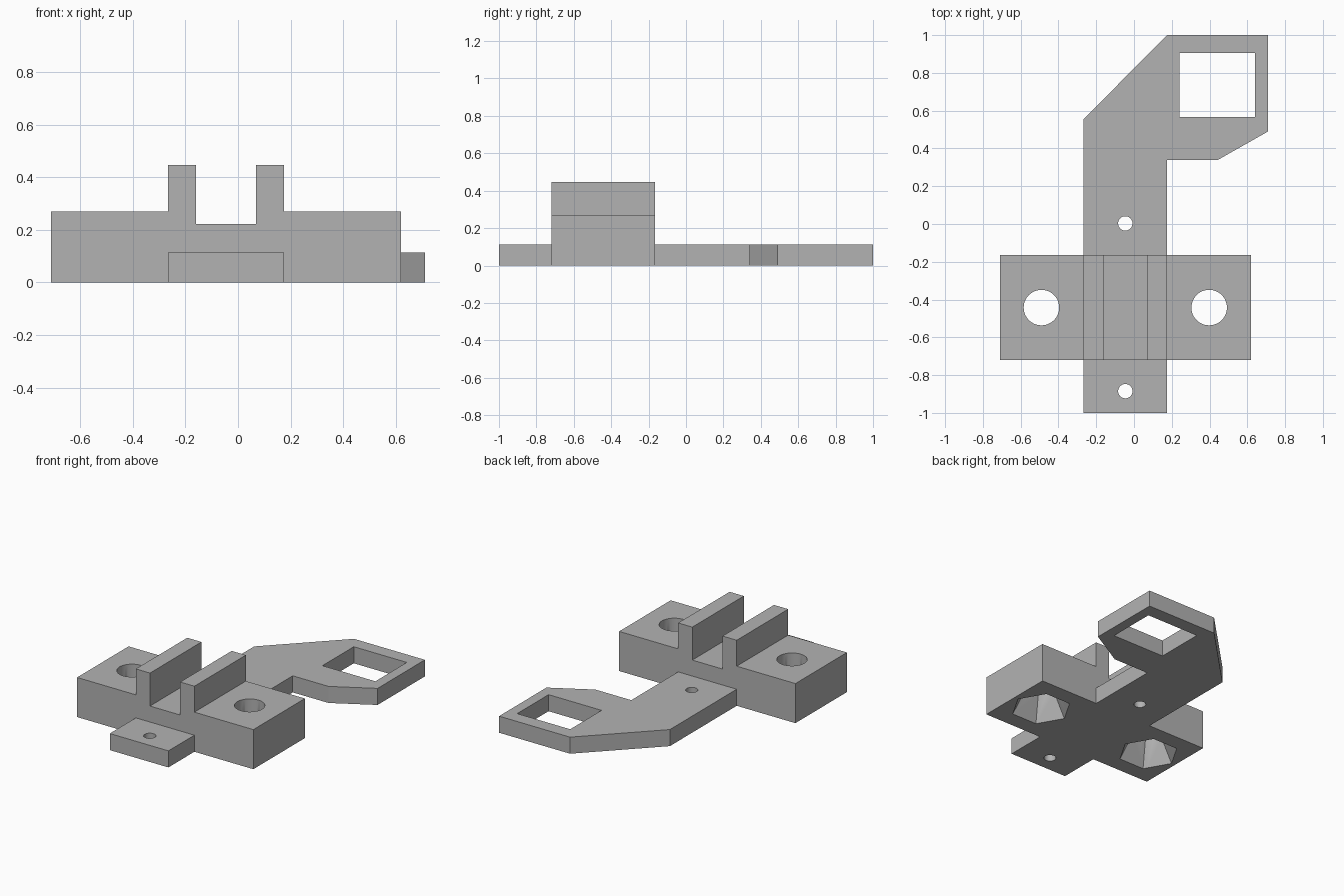
import bpy
import bmesh
from math import pi, radians
from mathutils import Matrix, Vector

cube = bpy.data.objects.get("Cube")
if cube:
    bpy.data.objects.remove(cube, do_unlink=True)

grey = bpy.data.materials.new("plain grey")
grey.use_nodes = True
colour = (0.45, 0.45, 0.45, 1)
grey.diffuse_color = colour
grey.node_tree.nodes["Principled BSDF"].inputs["Base Color"].default_value = colour


def add_object(name, bm):
    bmesh.ops.recalc_face_normals(bm, faces=bm.faces)
    mesh = bpy.data.meshes.new(name)
    bm.to_mesh(mesh)
    bm.free()
    mesh.materials.append(grey)
    obj = bpy.data.objects.new(name, mesh)
    bpy.context.collection.objects.link(obj)
    return obj


def extrude(name, points, offset):
    """Solid from a closed outline pushed along an offset."""
    bm = bmesh.new()
    face = bm.faces.new([bm.verts.new(p) for p in points])
    result = bmesh.ops.extrude_face_region(bm, geom=[face])
    verts = [v for v in result["geom"] if isinstance(v, bmesh.types.BMVert)]
    bmesh.ops.translate(bm, verts=verts, vec=Vector(offset))
    return add_object(name, bm)


def drill(name, x, y, z0, z1, r0, r1, sides):
    """Upright cylinder or tapered prism used as a cutter."""
    bm = bmesh.new()
    turn = Matrix.Translation((x, y, (z0 + z1) / 2)) @ Matrix.Rotation(pi / 2, 4, "Z")
    bmesh.ops.create_cone(bm, cap_ends=True, segments=sides, radius1=r0,
                          radius2=r1, depth=z1 - z0, matrix=turn)
    return add_object(name, bm)


def combine(target, tool, operation):
    tool.hide_render = True
    mod = target.modifiers.new(operation.title(), "BOOLEAN")
    mod.operation = operation
    mod.solver = "EXACT"
    mod.object = tool
    bpy.context.view_layer.objects.active = target
    bpy.ops.object.modifier_apply(modifier=mod.name)
    bpy.data.objects.remove(tool, do_unlink=True)


# Shared dimensions
left, right = 0.175, -0.267      # sides of the flat arm and the channel
middle = (left + right) / 2
front, back = -0.72, -0.165      # ends of the thick block
plate_top, block_top, rail_top, floor = 0.113, 0.27, 0.447, 0.222
wall = 0.107

# Thick block with two rails and a channel between them
profile = [(-0.71, 0), (0.62, 0), (0.62, block_top), (left, block_top),
           (left, rail_top), (left - wall, rail_top), (left - wall, floor),
           (right + wall, floor), (right + wall, rail_top), (right, rail_top),
           (right, block_top), (-0.71, block_top)]
body = extrude("mounting_bracket", [(x, front, z) for x, z in profile],
               (0, back - front, 0))

# Flat arm with an offset window frame
outline = [(right, -1), (left, -1), (left, 0.34), (0.445, 0.34),
           (0.71, 0.49), (0.71, 1), (left, 1), (right, 0.555)]
arm = extrude("arm", [(x, y, 0) for x, y in outline], (0, 0, plate_top))
combine(body, arm, "UNION")

# Rectangular window
window = [(0.24, 0.567), (0.64, 0.567), (0.64, 0.905), (0.24, 0.905)]
combine(body, extrude("window_cutter", [(x, y, -0.1) for x, y in window],
                      (0, 0, 0.4)), "DIFFERENCE")

# Small screw holes in the arm
for y in (0.003, -0.885):
    combine(body, drill("screw_hole", middle, y, -0.1, 0.3, 0.038, 0.038, 32),
            "DIFFERENCE")

# Large bolt holes with tapered six-sided pockets underneath
for side in (-1, 1):
    x, y = middle + side * 0.444, (front + back) / 2
    combine(body, drill("bolt_hole", x, y, -0.1, 0.5, 0.094, 0.094, 48),
            "DIFFERENCE")
    combine(body, drill("nut_pocket", x, y, -0.016, 0.16, 0.2, 0.108, 6),
            "DIFFERENCE")

# Smooth hole walls, crisp edges elsewhere
bpy.ops.object.select_all(action="DESELECT")
body.select_set(True)
bpy.context.view_layer.objects.active = body
bpy.ops.object.shade_smooth_by_angle(angle=radians(25))
